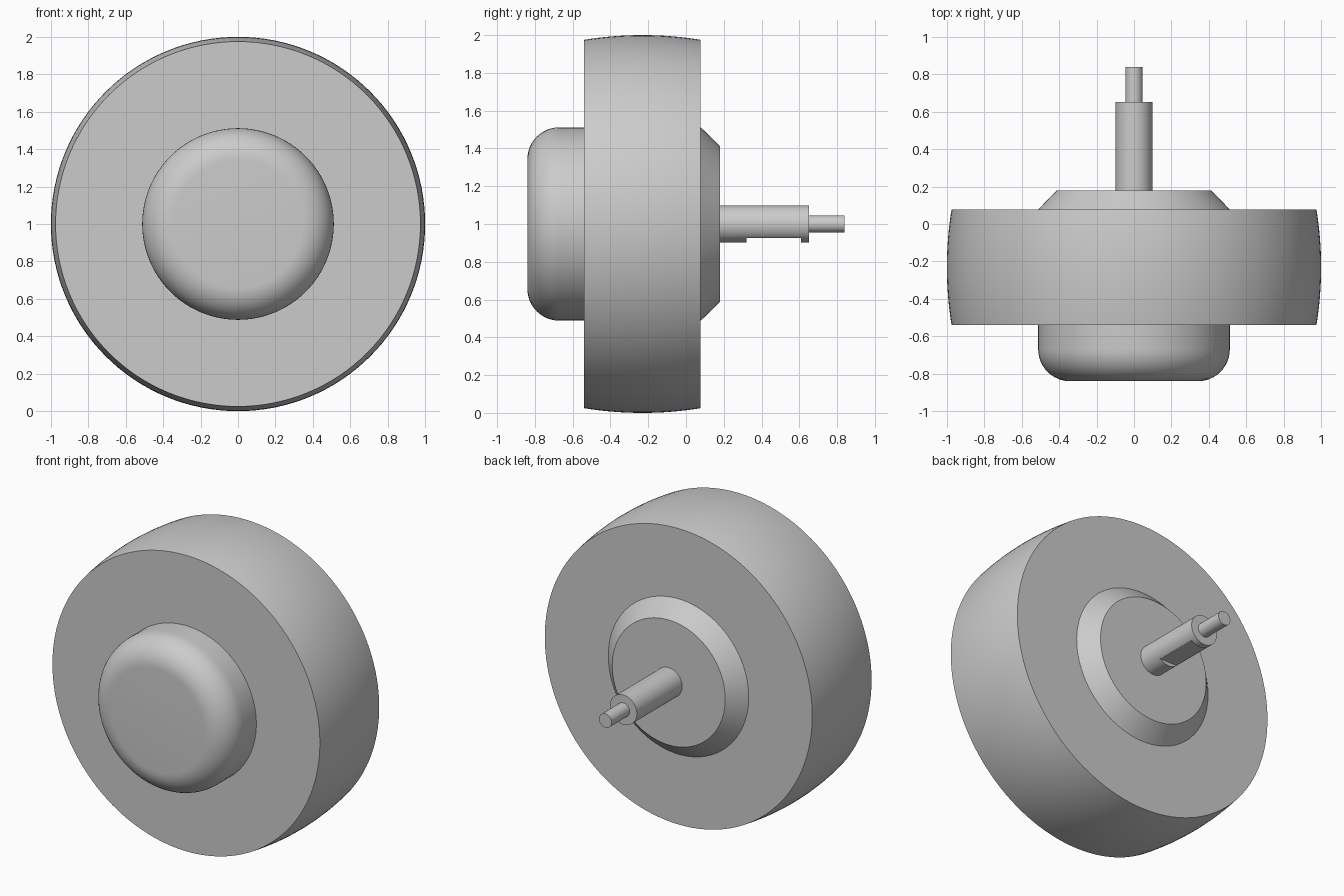
import bpy, bmesh
from math import sin, cos, pi, radians

if "Cube" in bpy.data.objects:
    bpy.data.objects.remove(bpy.data.objects["Cube"], do_unlink=True)

grey = bpy.data.materials.new("plain grey")
grey.use_nodes = True
colour = (0.6, 0.6, 0.6, 1)
grey.diffuse_color = colour
grey.node_tree.nodes["Principled BSDF"].inputs["Base Color"].default_value = colour

AXLE_HEIGHT = 1.0


def lathe(name, profile, sides, flat=None):
    """Turn (y, radius) points about the axle; flat = (y0, y1, z) mills the underside."""
    bm = bmesh.new()
    rings = []
    for i, (y, r) in enumerate(profile):
        ring = []
        for k in range(sides):
            a = 2 * pi * k / sides
            z = r * sin(a)
            if flat and i in flat[0]:
                z = max(z, flat[1])
            ring.append(bm.verts.new((r * cos(a), y, z + AXLE_HEIGHT)))
        rings.append(ring)
    for a, b in zip(rings, rings[1:]):
        for k in range(sides):
            n = (k + 1) % sides
            bm.faces.new((a[k], a[n], b[n], b[k]))
    bm.faces.new(rings[0])
    bm.faces.new(rings[-1])
    bmesh.ops.remove_doubles(bm, verts=bm.verts, dist=1e-5)
    bmesh.ops.recalc_face_normals(bm, faces=bm.faces)
    mesh = bpy.data.meshes.new(name)
    bm.to_mesh(mesh)
    bm.free()
    mesh.materials.append(grey)
    obj = bpy.data.objects.new(name, mesh)
    bpy.context.collection.objects.link(obj)
    bpy.ops.object.select_all(action="DESELECT")
    obj.select_set(True)
    bpy.context.view_layer.objects.active = obj
    bpy.ops.object.shade_smooth_by_angle(angle=radians(25))
    return obj


# Wheel with a gently crowned tread
front, back, crown = -0.54, 0.078, 0.025
steps = 16
tread = []
for i in range(steps + 1):
    t = 2 * i / steps - 1
    tread.append(((front + back) / 2 + t * (back - front) / 2, 1 - crown * t * t))
lathe("wheel", tread, 128)

# Front hub cap with a rounded rim
cap_r, fillet, cap_y = 0.512, 0.17, -0.84
rim = [(cap_y + fillet * (1 - cos(a)), cap_r - fillet + fillet * sin(a))
       for a in [pi / 2 * i / 12 for i in range(13)]]
lathe("hub_cap", rim + [(front + 0.02, cap_r)], 96)

# Rear hub with a chamfered edge
lathe("rear_hub", [(back - 0.02, 0.512), (back, 0.512), (0.18, 0.412)], 96)

# Axle shaft with a milled flat underneath, then the thin end pin
shaft_r, flat_y0, flat_y1 = 0.098, 0.32, 0.61
shaft = [(y, shaft_r) for y in (0.16, flat_y0, flat_y0, flat_y1, flat_y1, 0.652)]
lathe("axle_shaft", shaft, 64, flat=((2, 3), -0.074))
lathe("axle_pin", [(0.63, 0.046), (0.84, 0.046)], 48)
